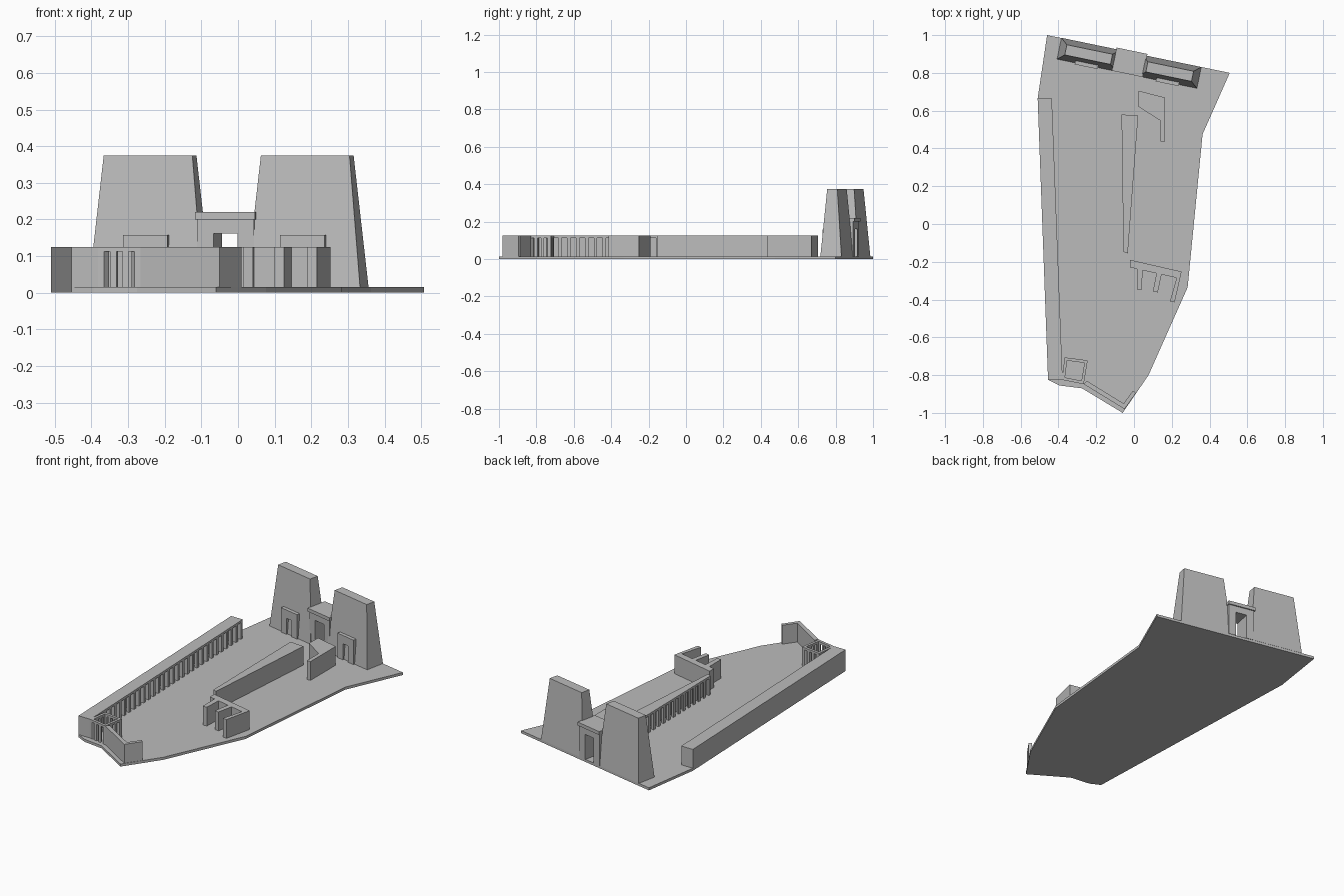
import bpy, bmesh, math
from mathutils import Vector, Matrix

old = bpy.data.objects.get("Cube")
if old:
    bpy.data.objects.remove(old, do_unlink=True)

stone = bpy.data.materials.new("grey stone")
stone.use_nodes = True
COLOUR = (0.5, 0.5, 0.5, 1)
stone.diffuse_color = COLOUR
stone.node_tree.nodes["Principled BSDF"].inputs["Base Color"].default_value = COLOUR

FLOOR, LINTEL, TOP = 0.015, 0.112, 0.125


def add_prism(bm, bottom, z0, z1, top=None):
    """Extruded outline; an optional second outline gives sloping sides."""
    low = [bm.verts.new((p[0], p[1], z0)) for p in bottom]
    high = [bm.verts.new((p[0], p[1], z1)) for p in (top or bottom)]
    bm.faces.new(low[::-1])
    bm.faces.new(high)
    n = len(low)
    for i in range(n):
        j = (i + 1) % n
        bm.faces.new((low[i], low[j], high[j], high[i]))


def finish(name, bm, matrix=None):
    bmesh.ops.recalc_face_normals(bm, faces=bm.faces)
    mesh = bpy.data.meshes.new(name)
    bm.to_mesh(mesh)
    bm.free()
    mesh.materials.append(stone)
    obj = bpy.data.objects.new(name, mesh)
    if matrix:
        obj.matrix_world = matrix
    bpy.context.collection.objects.link(obj)
    return obj


def slab(name, outline, z0, z1):
    bm = bmesh.new()
    add_prism(bm, outline, z0, z1)
    return finish(name, bm)


def rect(w, d, x=0, y=0):
    return [(x - w / 2, y - d / 2), (x + w / 2, y - d / 2),
            (x + w / 2, y + d / 2), (x - w / 2, y + d / 2)]


def portico(name, back, front, piers, wall, pier_depth, width):
    """Roofed colonnade between a solid back line and an open front line."""
    b0, b1, f0, f1 = [Vector(p) for p in (*back, *front)]

    def at(s, t):
        return b0.lerp(b1, s).lerp(f0.lerp(f1, s), t)

    def patch(s0, s1, t0, t1):
        return [at(s0, t0), at(s1, t0), at(s1, t1), at(s0, t1)]

    length = (b1 - b0).length
    w = width / length
    bm = bmesh.new()
    add_prism(bm, patch(0, 1, 0, 1), LINTEL, TOP)
    add_prism(bm, patch(0, 1, 0, wall), FLOOR, LINTEL)
    for s in (0, 1 - w):
        add_prism(bm, patch(s, s + w, wall, 1), FLOOR, LINTEL)
    for i in range(1, piers - 1):
        s = i * (1 - w) / (piers - 1)
        add_prism(bm, patch(s, s + w, 1 - pier_depth, 1), FLOOR, LINTEL)
    return finish(name, bm)


# Ground platform
slab("platform", [(-0.46, 1), (-0.51, 0.665), (-0.455, -0.825), (-0.395, -0.855),
                  (-0.275, -0.87), (-0.06, -1), (0.077, -0.8), (0.284, -0.335),
                  (0.363, 0.475), (0.507, 0.8)], 0, FLOOR)

# Colonnades
portico("long_colonnade", [(-0.455, -0.825), (-0.51, 0.665)],
        [(-0.378, -0.825), (-0.435, 0.665)], 32, 0.4, 0.25, 0.018)
portico("middle_colonnade", [(-0.033, -0.155), (0.022, 0.573)],
        [(-0.056, -0.148), (-0.066, 0.58)], 16, 0.4, 0.25, 0.018)

# Angled wall in the courtyard
slab("angled_wall", [(0.025, 0.705), (0.025, 0.62), (0.14, 0.547), (0.14, 0.437),
                     (0.163, 0.437), (0.163, 0.67)], FLOOR, TOP)

# Chapel: rear wall with three projecting walls
bm = bmesh.new()
for outline in ([(-0.02, -0.19), (-0.02, -0.23), (0.23, -0.286), (0.252, -0.252)],
                [(0.252, -0.252), (0.226, -0.283), (0.19, -0.41), (0.215, -0.415)],
                [(0.147, -0.262), (0.12, -0.255), (0.1, -0.357), (0.126, -0.362)],
                [(0.046, -0.235), (0.015, -0.23), (0.015, -0.347), (0.041, -0.347)]):
    add_prism(bm, outline, FLOOR, TOP)
finish("chapel", bm)

# Tip wall with its short return
slab("tip_wall", [(-0.266, -0.848), (-0.05, -0.98), (0.01, -0.895), (-0.005, -0.882),
                  (-0.055, -0.95), (-0.25, -0.83)], FLOOR, TOP)

# Kiosk: square ring of beams on piers
outer = [Vector(p) for p in ((-0.367, -0.706), (-0.382, -0.825),
                             (-0.266, -0.848), (-0.245, -0.722))]
centre = sum(outer, Vector((0, 0))) / 4
inner = [centre + (p - centre) * 0.75 for p in outer]
bm = bmesh.new()
for i in range(4):
    j = (i + 1) % 4
    add_prism(bm, [outer[i], outer[j], inner[j], inner[i]], LINTEL, TOP)
    for k in range(4):
        a = k * 0.285
        b = a + 0.145
        add_prism(bm, [outer[i].lerp(outer[j], a), outer[i].lerp(outer[j], b),
                       inner[i].lerp(inner[j], b), inner[i].lerp(inner[j], a)],
                  FLOOR, LINTEL)
finish("kiosk", bm)


def placed(x, y):
    return Matrix.Translation((x, y, 0)) @ Matrix.Rotation(math.radians(-11.7), 4, "Z")


# Battered towers, each with a small doorway on the front
for side, x, y in (("right", -0.24, 0.897), ("left", 0.189, 0.807)):
    bm = bmesh.new()
    add_prism(bm, rect(0.318, 0.115), FLOOR, 0.375, rect(0.247, 0.055))
    finish(side + "_tower", bm, placed(x, y))
    bm = bmesh.new()
    for sx in (-1, 1):
        add_prism(bm, rect(0.042, 0.03, sx * 0.041, -0.051), FLOOR, 0.11)
    add_prism(bm, rect(0.124, 0.03, 0, -0.051), 0.11, 0.158)
    finish(side + "_tower_doorway", bm, placed(x, y))

# Gate between the towers
bm = bmesh.new()
for sx in (-1, 1):
    add_prism(bm, rect(0.046, 0.11, sx * 0.056), FLOOR, 0.162)
add_prism(bm, rect(0.158, 0.11), 0.162, 0.2)
add_prism(bm, rect(0.167, 0.125), 0.2, 0.22)
finish("gate", bm, placed(-0.023, 0.856))
